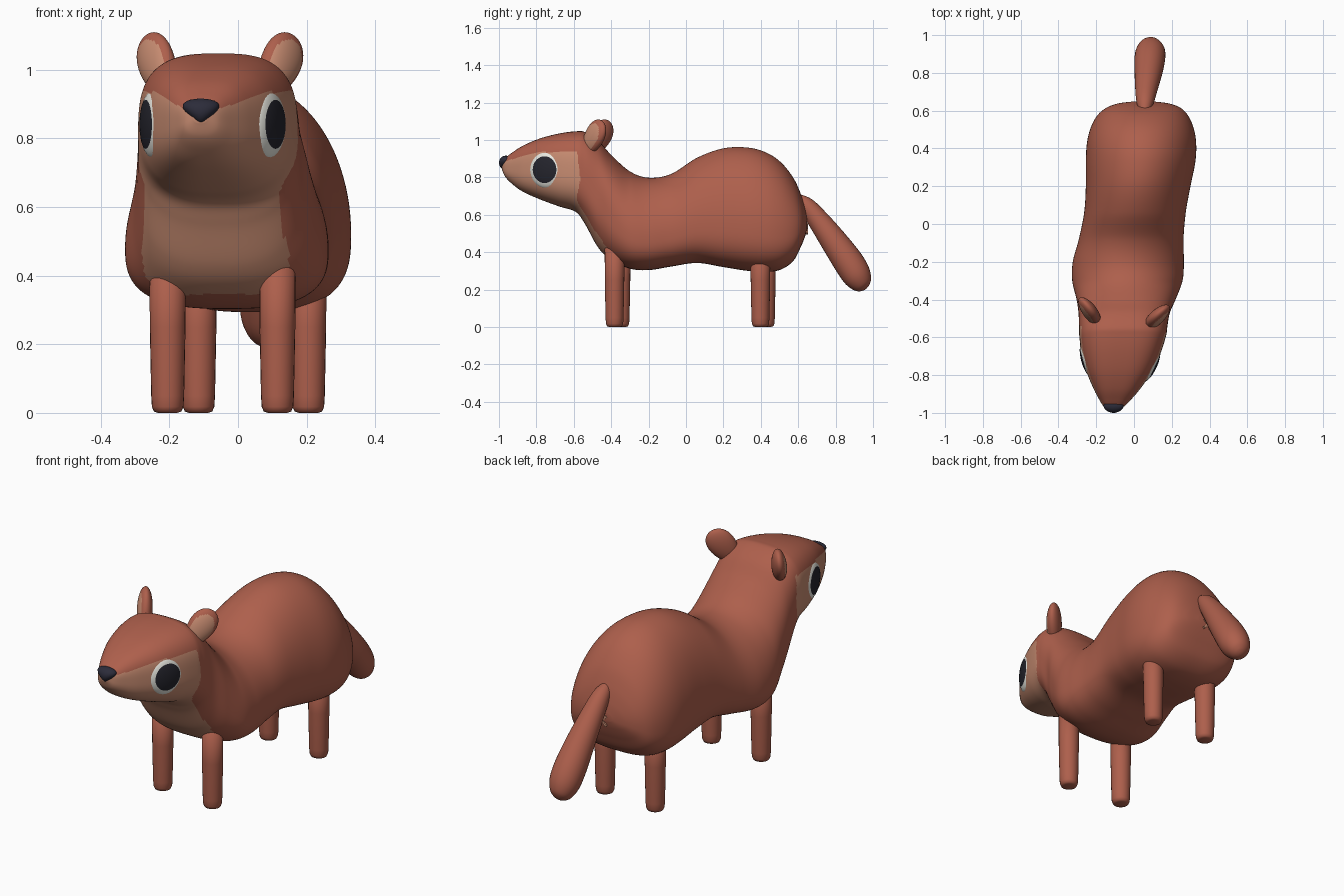
import bpy, bmesh, math
from mathutils import Vector, Matrix

if "Cube" in bpy.data.objects:
    bpy.data.objects.remove(bpy.data.objects["Cube"])


def material(name, rgb):
    m = bpy.data.materials.new(name)
    m.diffuse_color = (*rgb, 1)
    m.use_nodes = True
    m.node_tree.nodes["Principled BSDF"].inputs["Base Color"].default_value = m.diffuse_color
    return m


BROWN = material("red brown fur", (0.42, 0.115, 0.072))
TAN = material("tan fur", (0.57, 0.26, 0.165))
WHITE = material("eye white", (0.80, 0.80, 0.74))
DARK = material("pupil black", (0.018, 0.018, 0.026))
NOSE = material("nose black", (0.025, 0.025, 0.042))


def finish(bm, name, mats):
    bmesh.ops.recalc_face_normals(bm, faces=bm.faces)
    for f in bm.faces:
        f.smooth = True
    me = bpy.data.meshes.new(name)
    bm.to_mesh(me)
    bm.free()
    for m in mats:
        me.materials.append(m)
    ob = bpy.data.objects.new(name, me)
    bpy.context.collection.objects.link(ob)
    return ob


def smooth_rows(rows, steps):
    """Catmull-Rom interpolation of a table of section values."""
    out = []
    for i in range(len(rows) - 1):
        a, b = rows[max(i - 1, 0)], rows[i]
        c, d = rows[i + 1], rows[min(i + 2, len(rows) - 1)]
        for s in range(steps):
            t = s / steps
            out.append([0.5 * (2 * q + (r - p) * t + (2 * p - 5 * q + 4 * r - w) * t * t
                               + (3 * q - p - 3 * r + w) * t ** 3)
                        for p, q, r, w in zip(a, b, c, d)])
    out.append(list(rows[-1]))
    return out


def loft(name, rings, mats, rule=None):
    bm = bmesh.new()
    vr = [[bm.verts.new(p) for p in ring] for ring in rings]
    n = len(vr[0])
    for a, b in zip(vr, vr[1:]):
        for i in range(n):
            bm.faces.new((a[i], a[(i + 1) % n], b[(i + 1) % n], b[i]))
    bm.faces.new(vr[0])
    bm.faces.new(vr[-1])
    if rule:
        for f in bm.faces:
            f.material_index = rule(f.calc_center_median())
    return finish(bm, name, mats)


def ball(name, matrix, mats, rule=None, shape=None, seg=32, rings=16):
    """Unit sphere, coloured and shaped in its own space, then placed."""
    bm = bmesh.new()
    bmesh.ops.create_uvsphere(bm, u_segments=seg, v_segments=rings, radius=1)
    if rule:
        for f in bm.faces:
            f.material_index = rule(f.calc_center_median().normalized())
    if shape:
        for v in bm.verts:
            v.co = shape(v.co)
    bm.transform(matrix)
    return finish(bm, name, mats)


def frame(centre, ax, ay, az, size):
    m = Matrix((ax * size[0], ay * size[1], az * size[2])).transposed().to_4x4()
    m.translation = centre
    return m


# Body, neck and head: y, top, bottom, centre x, half width
BODY = [
    (-0.985, 0.880, 0.845, -0.110, 0.020), (-0.968, 0.902, 0.805, -0.107, 0.052),
    (-0.93, 0.932, 0.765, -0.100, 0.084), (-0.87, 0.970, 0.722, -0.090, 0.125),
    (-0.78, 1.008, 0.682, -0.078, 0.174), (-0.68, 1.034, 0.645, -0.068, 0.210),
    (-0.59, 1.046, 0.615, -0.060, 0.230), (-0.54, 1.042, 0.550, -0.057, 0.234),
    (-0.47, 0.998, 0.425, -0.052, 0.242), (-0.40, 0.920, 0.358, -0.042, 0.262),
    (-0.30, 0.832, 0.312, -0.035, 0.292), (-0.20, 0.798, 0.304, -0.030, 0.294),
    (-0.08, 0.818, 0.323, -0.015, 0.277), (0.06, 0.905, 0.342, 0.005, 0.269),
    (0.20, 0.955, 0.320, 0.022, 0.277), (0.33, 0.959, 0.300, 0.035, 0.290),
    (0.43, 0.932, 0.294, 0.040, 0.289), (0.51, 0.878, 0.308, 0.043, 0.272),
    (0.575, 0.795, 0.355, 0.046, 0.240), (0.615, 0.708, 0.430, 0.050, 0.196),
    (0.638, 0.630, 0.488, 0.050, 0.135), (0.648, 0.575, 0.525, 0.050, 0.060)]


def body_ring(row, n=96):
    y, top, bot, xc, hw = row
    k = min(1, max(0, (-0.30 - y) / 0.25))
    k = k * k * (3 - 2 * k)              # 0 on the pear-shaped body, 1 on the boxy head
    zm = bot + (top - bot) * (0.35 + 0.12 * k)
    pts = []
    for i in range(n):
        a = 2 * math.pi * i / n
        c, s = math.cos(a), math.sin(a)
        e = 2 / (2 + 1.0 * k) if s > 0 else 2 / (2.8 - 0.2 * k)
        x = math.copysign(abs(c) ** e, c)
        z = math.copysign(abs(s) ** e, s)
        pts.append((xc + hw * x, y, zm + z * ((top - zm) if s > 0 else (zm - bot))))
    return pts


# Tan mask and bib: rear edge as (height, y)
EDGE = [(0.345, -0.38), (0.39, -0.40), (0.55, -0.515), (0.68, -0.59), (0.79, -0.565), (0.95, -0.585)]


def fur(p):
    if p.z < 0.345 or p.z > min(0.935, 0.885 + 0.3 * (p.y + 0.97)):
        return 0
    for (z0, y0), (z1, y1) in zip(EDGE, EDGE[1:]):
        if z0 <= p.z <= z1:
            edge = y0 + (y1 - y0) * (p.z - z0) / (z1 - z0)
            return int(p.y < edge - 0.09 * (p.x - 0.17))
    return 0


loft("body", [body_ring(r) for r in smooth_rows(BODY, 10)], [BROWN, TAN], fur)

# Legs
LEG = [(0.028, 0), (0.040, 0.004), (0.046, 0.018), (0.048, 0.05), (0.052, 0.25), (0.053, 0.48)]
for name, x, y in (("front_leg_right", 0.115, -0.382), ("front_leg_left", -0.205, -0.35),
                   ("back_leg_right", 0.205, 0.398), ("back_leg_left", -0.115, 0.427)):
    loft(name, [[(x + r * math.cos(i * math.pi / 12), y + r * math.sin(i * math.pi / 12), z)
                 for i in range(24)] for r, z in LEG], [BROWN])

# Tail: centre x, y, z, radius
TAIL = [(0.055, 0.585, 0.700, 0.020), (0.058, 0.64, 0.655, 0.044), (0.066, 0.72, 0.555, 0.060),
        (0.076, 0.80, 0.445, 0.073), (0.083, 0.87, 0.345, 0.081), (0.088, 0.915, 0.275, 0.077),
        (0.090, 0.945, 0.229, 0.056), (0.091, 0.957, 0.209, 0.030), (0.091, 0.961, 0.203, 0.008)]
axis = Vector((0.035, 0.376, -0.5)).normalized()
side = Vector((1, 0, 0)).cross(axis).normalized()
wide = axis.cross(side)
loft("tail", [[Vector((x, y, z)) + r * (wide * math.cos(i * math.pi / 16) + side * math.sin(i * math.pi / 16))
               for i in range(32)] for x, y, z, r in smooth_rows(TAIL, 4)], [BROWN])

# Ears and eyes are mirrored in a head frame turned slightly to one side
HEAD = Matrix.Translation((-0.057, -0.48, 0)) @ Matrix.Rotation(math.radians(-5), 4, 'Z')


def on_head(s, centre, ax, ay, az, size):
    flip = Matrix.Diagonal((s, 1, 1, 1))
    return HEAD @ flip @ frame(Vector(centre), ax, ay, az, size)


for s, label in ((1, "right"), (-1, "left")):
    n = Vector((0.7, -0.7, 0.1)).normalized()
    up = Vector((0.42, 0.42, 0.80))
    up = (up - n * up.dot(n)).normalized()
    ear = on_head(s, (0.176, 0.0, 1.008), n.cross(up), n, up, (0.066, 0.038, 0.112))
    ball("ear_" + label, ear, [BROWN, TAN], rule=lambda p: int(p.y > 0.62),
         shape=lambda p: Vector((p.x * (1 + 0.25 * p.z), p.y, p.z)), seg=48, rings=32)

    n = Vector((math.cos(math.radians(20)), -math.sin(math.radians(20)), 0.0))
    up = Vector((0, 0, 1))
    eye = on_head(s, (0.166, -0.252, 0.841), up.cross(n), up, n, (0.099, 0.101, 0.036))
    ball("eye_" + label, eye, [WHITE, DARK], rule=lambda p: int(p.z > 0.7071))

# Nose: wide at the top, pointed below
X, Y, Z = Vector((1, 0, 0)), Vector((0, 1, 0)), Vector((0, 0, 1))
ball("nose", frame(Vector((-0.108, -0.963, 0.878)), X, Y, Z, (0.046, 0.037, 0.038)), [NOSE],
     shape=lambda p: Vector((p.x * (1 + 0.65 * p.z), p.y, p.z)))

# Small crossed mark under the tail
bm = bmesh.new()
for deg in (45, -45):
    m = (Matrix.Translation((0.05, 0.647, 0.525)) @ Matrix.Rotation(math.radians(deg), 4, 'Y')
         @ Matrix.Diagonal((0.075, 0.009, 0.012, 1)))
    bmesh.ops.create_cube(bm, size=1, matrix=m)
mark = finish(bm, "rear_mark", [TAN])
for poly in mark.data.polygons:
    poly.use_smooth = False
